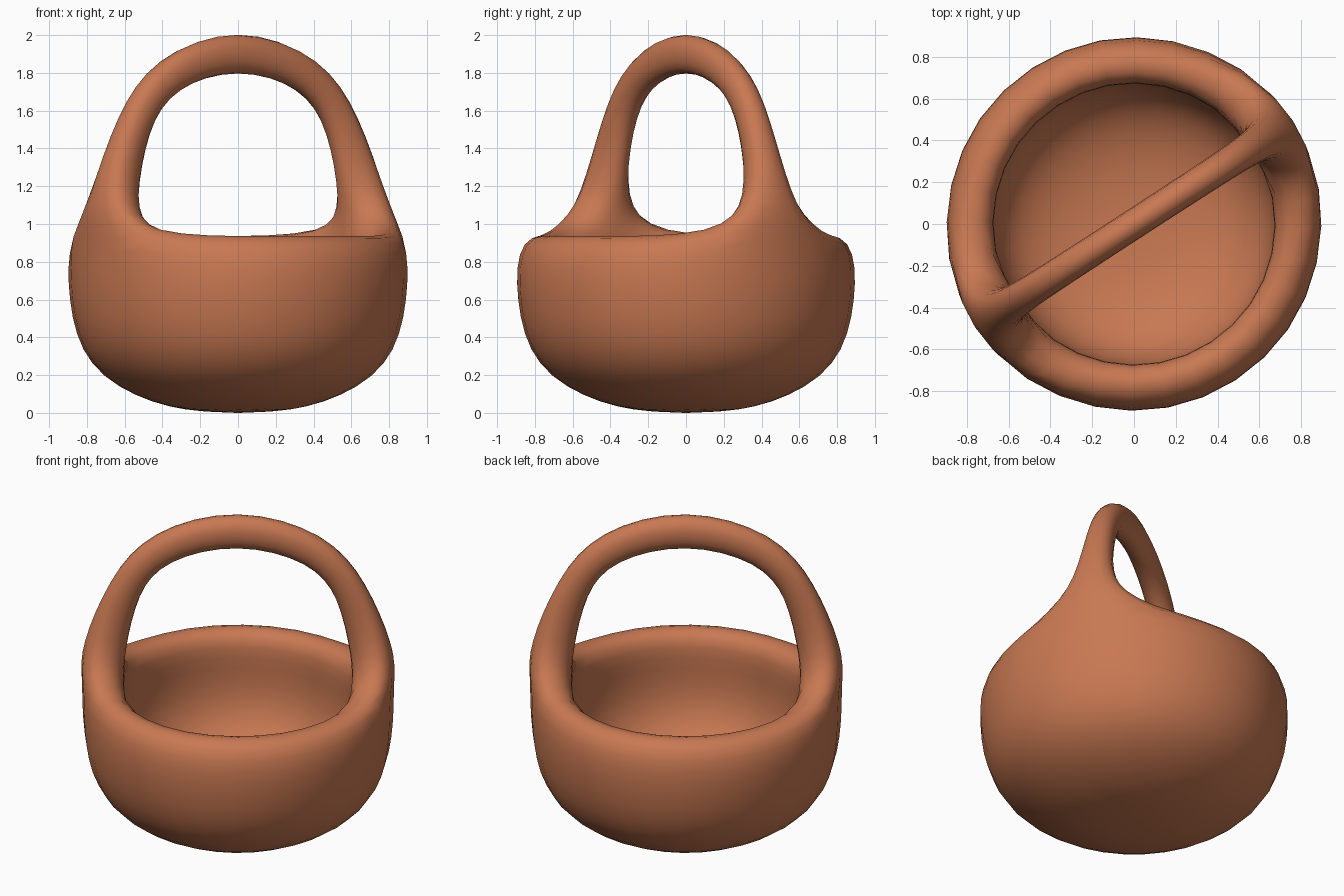
import bpy, bmesh, math
from mathutils import Vector

if "Cube" in bpy.data.objects:
    bpy.data.objects.remove(bpy.data.objects["Cube"])

SEG = 8
ANGLE = math.radians(33)           # direction of the handle seen from above
K = (4 + 2 * math.cos(math.pi / 4)) / 6   # smoothing shrink of an octagon

bm = bmesh.new()

# Bowl cage: outer bottom, up over the thick rim, down to the inner floor
profile = [(0.45, 0.035), (0.816, 0.2325), (0.905, 0.60), (0.89, 0.95),
           (0.64, 0.95), (0.70, 0.62), (0.62, 0.33), (0.36, 0.20)]
RIM = 3                            # the rim top lies between rings 3 and 4
rings = []
for r, z in profile:
    ring = []
    for k in range(SEG):
        a = ANGLE + (k - 0.5) * 2 * math.pi / SEG
        ring.append(bm.verts.new((r / K * math.cos(a), r / K * math.sin(a), z)))
    rings.append(ring)

for i in range(len(rings) - 1):
    for k in range(SEG):
        if i == RIM and k in (0, SEG // 2):
            continue               # openings where the handle grows out
        n = (k + 1) % SEG
        bm.faces.new((rings[i][k], rings[i][n], rings[i + 1][n], rings[i + 1][k]))

# Bottom and floor caps
for ring, z in ((rings[0], -0.02), (rings[-1], 0.17)):
    pole = bm.verts.new((0, 0, z))
    for k in range(SEG):
        bm.faces.new((ring[k], ring[(k + 1) % SEG], pole))

# Handle cage: (distance from axis, height, outer half width, inner half width, half thickness)
half = [(0.785, 1.13, 0.158, 0.065, 0.14), (0.668, 1.54, 0.092, 0.075, 0.10),
        (0.472, 1.805, 0.08, 0.08, 0.108)]
path = half + [(0, 1.946, 0.078, 0.078, 0.121)] + [(-p[0],) + p[1:] for p in reversed(half)]
centres = [(0.78, 0.95)] + [p[:2] for p in path] + [(-0.78, 0.95)]
along = Vector((math.cos(ANGLE), math.sin(ANGLE), 0))
across = Vector((-math.sin(ANGLE), math.cos(ANGLE), 0))
up = Vector((0, 0, 1))

o, q = rings[RIM], rings[RIM + 1]
for k in (0, 1, 4, 5):             # handle feet stand slightly proud of the rim
    o[k].co.x *= 1.015
    o[k].co.y *= 1.015
loops = [[o[0], o[1], q[1], q[0]]]
for i, (u, z, wo, wi, t) in enumerate(path):
    du = centres[i + 2][0] - centres[i][0]
    dz = centres[i + 2][1] - centres[i][1]
    normal = (along * dz - up * du).normalized()
    c = along * u + up * z
    loops.append([bm.verts.new(c + normal * t * s + across * v)
                  for s, v in ((1, -wo), (1, wo), (-1, wi), (-1, -wi))])
loops.append([o[5], o[4], q[4], q[5]])

for a, b in zip(loops, loops[1:]):
    for j in range(4):
        n = (j + 1) % 4
        bm.faces.new((a[j], a[n], b[n], b[j]))

bmesh.ops.recalc_face_normals(bm, faces=bm.faces[:])
for f in bm.faces:
    f.smooth = True

mesh = bpy.data.meshes.new("basket_bowl")
bm.to_mesh(mesh)
bm.free()
basket = bpy.data.objects.new("basket_bowl", mesh)
bpy.context.collection.objects.link(basket)

# Rounded surface
sub = basket.modifiers.new("rounding", 'SUBSURF')
sub.levels = sub.render_levels = 2

# Terracotta colour
clay = bpy.data.materials.new("terracotta")
clay.diffuse_color = (0.58, 0.19, 0.085, 1)
clay.use_nodes = True
clay.node_tree.nodes["Principled BSDF"].inputs["Base Color"].default_value = clay.diffuse_color
mesh.materials.append(clay)
